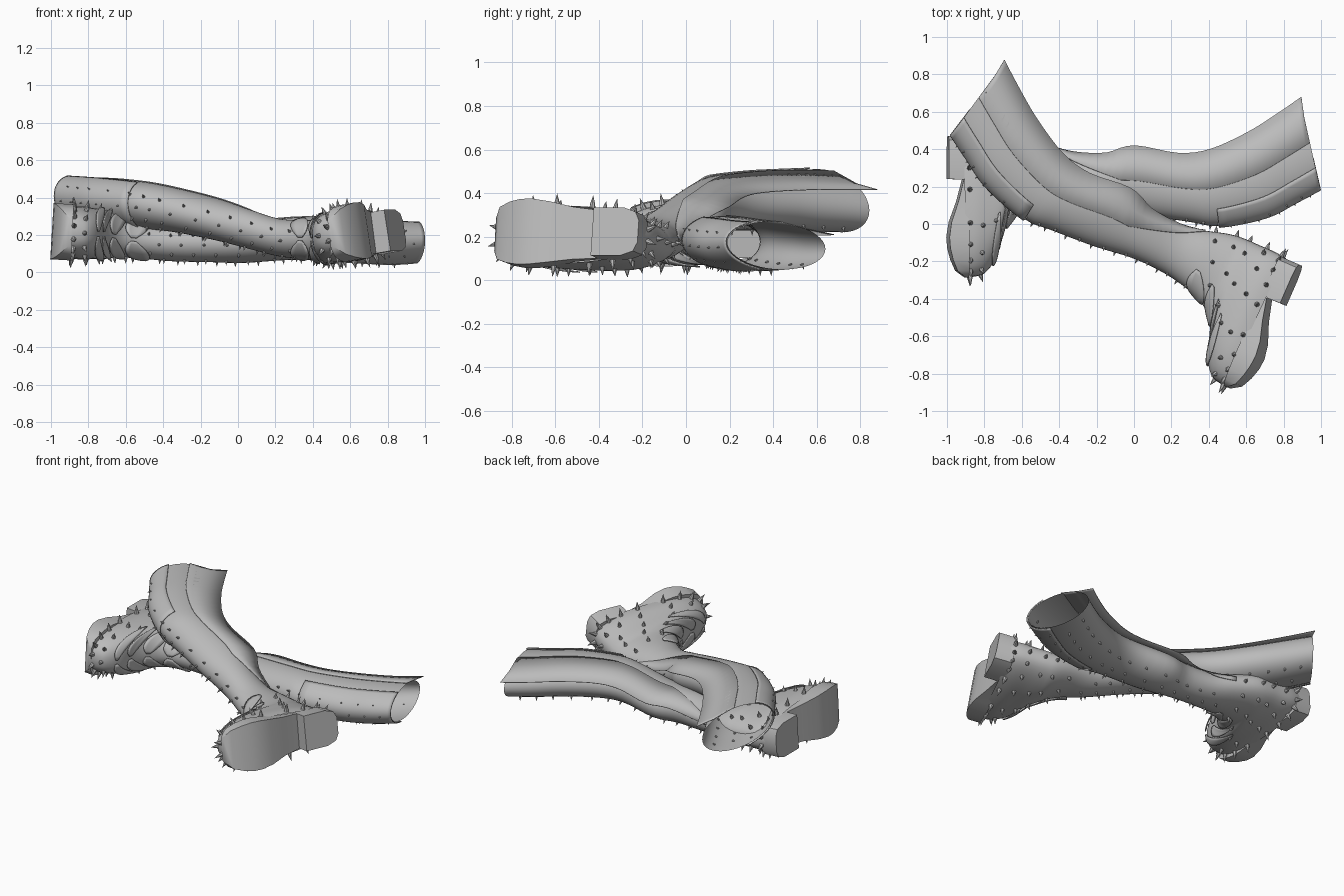
import bpy, bmesh, math
from mathutils import Vector

cube = bpy.data.objects.get("Cube")
if cube:
    bpy.data.objects.remove(cube)

grey = bpy.data.materials.new("plain_grey")
grey.use_nodes = True
grey.diffuse_color = (0.5, 0.5, 0.5, 1)
grey.node_tree.nodes["Principled BSDF"].inputs["Base Color"].default_value = (0.5, 0.5, 0.5, 1)

# Boot rings from sole to opening: front (along, up), back (along, up), half width
RINGS = [
    (.755, .09, .00, .08, .15), (.75, .15, -.01, .15, .155), (.73, .20, -.01, .25, .145),
    (.66, .25, -.01, .33, .135), (.52, .29, .00, .41, .12), (.40, .40, .05, .54, .105),
    (.36, .60, .10, .68, .10), (.37, .82, .12, .85, .105), (.42, 1.05, .09, 1.0, .11),
    (.46, 1.30, .13, 1.23, .115), (.48, 1.45, .11, 1.40, .12), (.43, 1.70, .02, 1.60, .125),
    (.35, 1.86, -.08, 1.76, .125), (.28, 1.99, -.17, 1.89, .12)]
LAST = len(RINGS) - 1

# Sole stations: along, half width, underside height
SOLE = [(0, .05, 0), (.02, .09, 0), (.08, .11, 0), (.23, .11, 0), (.232, .11, .08),
        (.35, .12, .05), (.46, .14, .012), (.54, .15, 0), (.60, .15, .005), (.66, .14, .02),
        (.72, .12, .045), (.755, .075, .09)]


def spline(rows, s):
    """Smooth interpolation between rows of numbers."""
    i = min(int(s), len(rows) - 2)
    f = s - i
    p0, p1, p2, p3 = (rows[max(0, min(len(rows) - 1, i + k))] for k in (-1, 0, 1, 2))
    return [b + f / 2 * (c - a + f * (2 * a - 5 * b + 4 * c - d + f * (3 * (b - c) + d - a)))
            for a, b, c, d in zip(p0, p1, p2, p3)]


def power(x, p):
    return math.copysign(abs(x) ** p, x)


def finish(name, bm, smooth=True, thickness=0):
    bmesh.ops.recalc_face_normals(bm, faces=bm.faces)
    mesh = bpy.data.meshes.new(name)
    bm.to_mesh(mesh)
    bm.free()
    mesh.materials.append(grey)
    ob = bpy.data.objects.new(name, mesh)
    bpy.context.collection.objects.link(ob)
    if thickness:
        mod = ob.modifiers.new("thickness", "SOLIDIFY")
        mod.thickness = thickness
        mod.offset = 0
    if smooth:
        bpy.ops.object.select_all(action="DESELECT")
        ob.select_set(True)
        bpy.context.view_layer.objects.active = ob
        bpy.ops.object.shade_smooth_by_angle(angle=math.radians(40))


def add_grid(bm, rows, closed=False):
    """Bridge rows of points with quads."""
    vs = [[bm.verts.new(p) for p in row] for row in rows]
    n = len(rows[0])
    for a, b in zip(vs, vs[1:]):
        for j in range(n if closed else n - 1):
            k = (j + 1) % n
            bm.faces.new((a[j], a[k], b[k], b[j]))
    return vs


class Boot:
    def __init__(self, side, heel, toe, up, lean, flare, roll, twist, lift):
        self.side, self.heel, self.lean = side, Vector(heel), lean
        self.roll, self.twist = roll, twist
        self.toe, self.up = Vector(toe).normalized(), Vector(up).normalized()
        self.rings = [r[:4] + (r[4] * (1 + flare * (i / LAST) ** 4), l)
                      for i, (r, l) in enumerate(zip(RINGS, [0] * 5 + lift))]

    def world(self, u, v, h):
        # The shaft leans and the foot rolls onto its side
        u += self.lean * max(0, h - .4)
        z = v - self.roll * min(max(h, 0), .35)
        h += self.roll * v * max(0, 1 - h / .5)
        return self.heel + self.toe * u + self.up * h + Vector((0, 0, z))

    def skin(self, s, a, out=0.0):
        """Point on the leather at ring s and angle a (0 front, 90 upper side)."""
        fu, fh, eu, eh, w, lift = spline(self.rings, s)
        p = min(1, .76 + .04 * s)
        c, d = power(math.cos(a), p), power(math.sin(a), p)
        if s < 4:
            w *= 1 - .13 * (1 - c) * (1 - s / 4)
        v = lift + w * d + self.twist * (s / LAST) ** 4 * c
        q = self.world((fu + eu + (fu - eu) * c) / 2, v, (fh + eh + (fh - eh) * c) / 2)
        return q + self.normal(s, a) * out if out else q

    def normal(self, s, a):
        e = .02
        n = (self.skin(min(s + e, LAST), a) - self.skin(max(s - e, 0), a)).cross(
            self.skin(s, a + e) - self.skin(s, a - e)).normalized()
        middle = (self.skin(s, a) + self.skin(s, a + math.pi)) / 2
        return n if n.dot(self.skin(s, a) - middle) > 0 else -n

    def patch(self, bm, s0, s1, a0, a1, out, ns, na, taper=False):
        rows = []
        for j in range(na + 1):
            f = j / na
            half = (s1 - s0) / 2 * (max(.08, math.sin(math.pi * f)) ** .6 if taper else 1)
            mid = (s0 + s1) / 2
            rows.append([self.skin(mid + half * (2 * i / ns - 1),
                                   math.radians(a0 + (a1 - a0) * f), out) for i in range(ns + 1)])
        add_grid(bm, rows)

    def build(self):
        # Leather tube, open at the top
        bm = bmesh.new()
        n = 40
        add_grid(bm, [[self.skin(i * LAST / 52, 2 * math.pi * j / n) for j in range(n)]
                      for i in range(53)], True)
        finish(self.side + "_boot_upper", bm)

        # Sole with stepped heel
        bm = bmesh.new()
        rows = [[self.world(u, w, .11), self.world(u, -w, .11),
                 self.world(u, -w, h), self.world(u, w, h)] for u, w, h in SOLE]
        vs = add_grid(bm, rows, True)
        bm.faces.new(vs[0])
        bm.faces.new(vs[-1])
        finish(self.side + "_sole", bm)

        # Back flap running down the calf, fading out at the ankle
        bm = bmesh.new()
        rows = []
        for i in range(33):
            s = 5 + (LAST - 5) * i / 32
            grow = min(1, (s - 5) / 2.5)
            fu, fh, eu, eh, w, lift = spline(self.rings, s)
            edge = self.world(eu - .04 * grow, lift + .05 * grow, eh)
            rows.append([self.skin(s, math.radians(165 - 70 * grow), .004),
                         self.skin(s, math.radians(172 - 40 * grow), .006), edge])
        add_grid(bm, rows)
        finish(self.side + "_back_flap", bm, True, .004)

        # Cuff panel near the opening
        bm = bmesh.new()
        self.patch(bm, 10, LAST, -75, 60, .008, 14, 20)
        finish(self.side + "_cuff_panel", bm, True, .006)

        # Leaf shaped straps over the instep
        bm = bmesh.new()
        for s in (2.8, 3.6, 4.4, 5.2):
            for sign in (1, -1):
                self.patch(bm, s - .36, s + .36, sign * 4, sign * 80, .01, 4, 10, True)
        finish(self.side + "_instep_straps", bm, True, .006)

        # Spikes and studs
        bm = bmesh.new()
        for j in range(20):
            self.spike(bm, .5, 18 * j + 9, .055, .015)
        for j in range(14):
            self.spike(bm, 1.5, 360 / 14 * j, .04, .014)
        for s in (2.6, 3.6, 4.6):
            for a in (75, 105, 140, 180):
                for sign in (1, -1):
                    self.spike(bm, s, sign * a, .035, .013)
        for k, a in enumerate((22, -8, -38, -68, -100, -135)):
            for i in range(13):
                self.spike(bm, 5.6 + .55 * i + .27 * (k % 2), a, .025, .009)
        finish(self.side + "_spikes", bm, False)

    def spike(self, bm, s, degrees, length, radius):
        s, a = min(s, LAST - .2), math.radians(degrees)
        n = self.normal(s, a)
        base = self.skin(s, a) - n * .006
        x = n.orthogonal().normalized()
        y = n.cross(x)
        ring = [base + (x * math.cos(t) + y * math.sin(t)) * radius
                for t in (math.tau * i / 7 for i in range(7))]
        waist = [base + n * length * .4 + (p - base) * .75 for p in ring]
        lower, upper = add_grid(bm, [ring, waist], True)
        tip = bm.verts.new(base + n * (length + .006))
        for i in range(7):
            bm.faces.new((upper[i], upper[(i + 1) % 7], tip))
        bm.faces.new(lower)


# Two mirrored boots lying on their sides, one shaft crossing over the other
Boot("left", (.89, -.22, .225), (-.4, -.917, 0), (-.917, .4, 0), -.11, .15, .17, .045,
     [.01, .02, .07, .12, .17, .19, .2, .2, .2]).build()
Boot("right", (-.995, .47, .22), (0, -1, 0), (1, 0, 0), 0, -.1, .06, .015,
     [-.02, -.04, -.04, -.04, -.02, -.02, -.03, -.04, -.04]).build()
